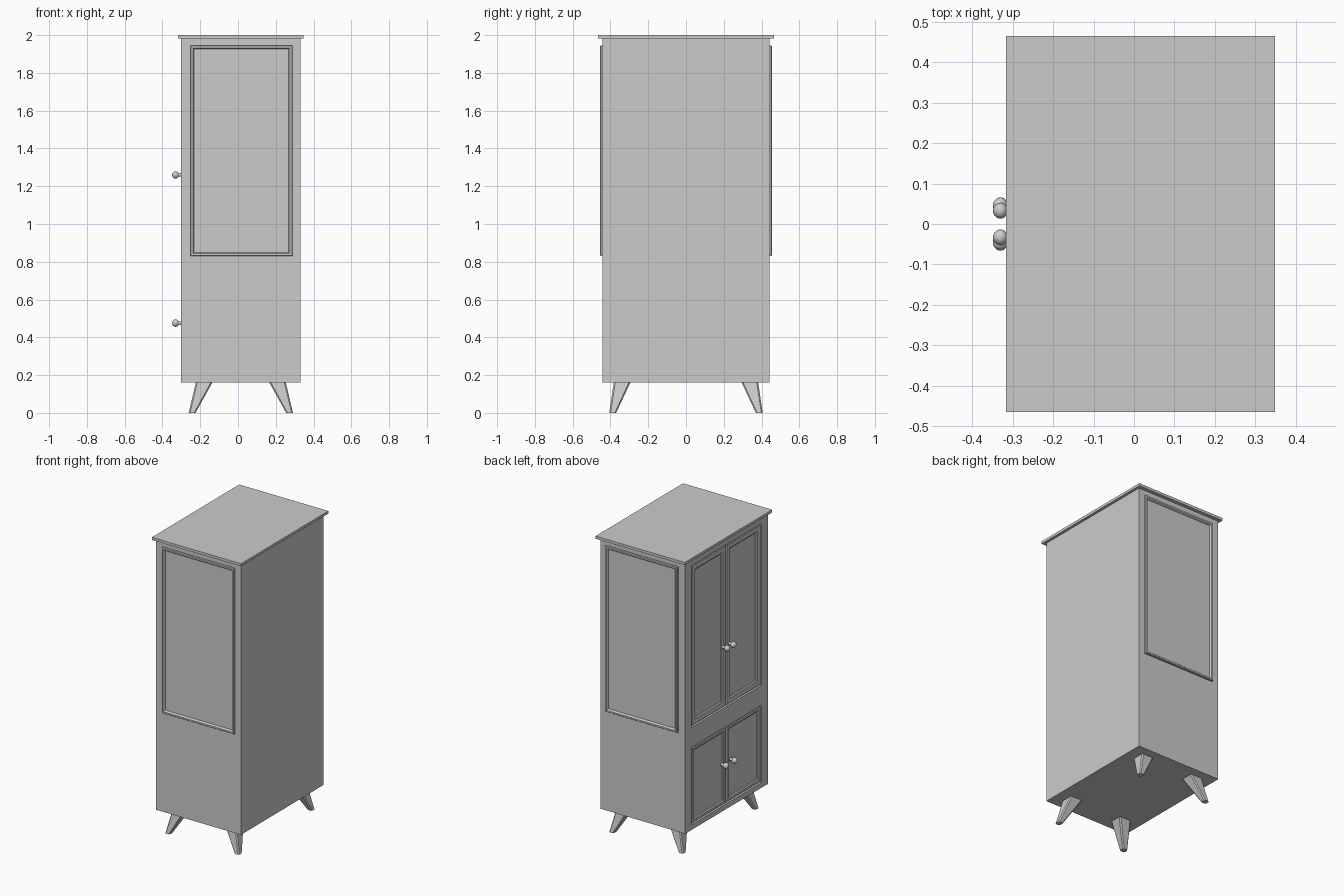
import bpy, bmesh
from mathutils import Vector

if "Cube" in bpy.data.objects:
    bpy.data.objects.remove(bpy.data.objects["Cube"])

CX = 0.015  # centre of the cabinet body in x


def add_mesh(name, bm, smooth=False):
    bmesh.ops.recalc_face_normals(bm, faces=bm.faces)
    me = bpy.data.meshes.new(name)
    bm.to_mesh(me)
    bm.free()
    ob = bpy.data.objects.new(name, me)
    bpy.context.collection.objects.link(ob)
    if smooth:
        for p in me.polygons:
            p.use_smooth = True
    return ob


def box(name, lo, hi):
    bm = bmesh.new()
    bmesh.ops.create_cube(bm, size=1)
    lo, hi = Vector(lo), Vector(hi)
    for v in bm.verts:
        v.co = Vector(((lo[i] + hi[i]) / 2 + v.co[i] * (hi[i] - lo[i])) for i in range(3))
    return add_mesh(name, bm)


def frame(name, a0, a1, z0, z1, profile, place):
    """Mitred frame: profile is (inset, height) pairs, place maps (a, z, h) to 3D."""
    bm = bmesh.new()
    loops = []
    for d, h in profile:
        pts = [(a0 + d, z0 + d), (a1 - d, z0 + d), (a1 - d, z1 - d), (a0 + d, z1 - d)]
        loops.append([bm.verts.new(place(a, z, h)) for a, z in pts])
    for r0, r1 in zip(loops, loops[1:] + loops[:1]):
        for i in range(4):
            j = (i + 1) % 4
            bm.faces.new((r0[i], r0[j], r1[j], r1[i]))
    return add_mesh(name, bm)


# Carcass with two shallow door openings on the -x face
body = box("cabinet_body", (-0.303, -0.441, 0.16), (0.33, 0.441, 1.982))
UPPER, LOWER = (0.85, 1.94), (0.195, 0.715)
for label, (z0, z1) in (("upper", UPPER), ("lower", LOWER)):
    cut = box(label + "_opening_cutter", (-0.35, -0.372, z0), (-0.28, 0.372, z1))
    cut.hide_render = True
    cut.hide_viewport = True
    mod = body.modifiers.new("opening", 'BOOLEAN')
    mod.operation = 'DIFFERENCE'
    mod.solver = 'EXACT'
    mod.object = cut

# Top board
box("top_board", (-0.317, -0.465, 1.982), (0.348, 0.465, 2.0))

# Doors: rounded frames around recessed panels, with knobs
for label, (z0, z1), w, kz, ky in (("upper", UPPER, 0.045, 1.26, 0.033),
                                   ("lower", LOWER, 0.03, 0.475, 0.046)):
    prof = [(0, 0), (0, 0.012), (0.006, 0.018), (w - 0.01, 0.018), (w - 0.003, 0.013), (w, 0)]
    for side, s in (("left", 1), ("right", -1)):
        a0, a1 = sorted((s * 0.002, s * 0.368))
        frame(f"{label}_{side}_door_frame", a0, a1, z0 + 0.004, z1 - 0.004, prof,
              lambda a, z, h: (-0.282 - h, a, z))
        box(f"{label}_{side}_door_panel", (-0.288, a0 + 0.01, z0 + 0.012),
            (-0.279, a1 - 0.01, z1 - 0.012))
        # Turned knob: stem flaring into a ball
        curve = [(0.012, 0.0), (0.009, 0.006), (0.008, 0.016), (0.013, 0.019), (0.018, 0.024),
                 (0.020, 0.032), (0.018, 0.040), (0.012, 0.047), (0.006, 0.050), (0, 0.051)]
        bm = bmesh.new()
        vs = [bm.verts.new((-0.298 - d, s * ky + r, kz)) for r, d in curve]
        es = [bm.edges.new(e) for e in zip(vs, vs[1:])]
        bmesh.ops.spin(bm, geom=vs + es, cent=(0, s * ky, kz), axis=(1, 0, 0),
                       angle=6.283185307, steps=20)
        bmesh.ops.remove_doubles(bm, verts=bm.verts, dist=1e-5)
        add_mesh(f"{label}_{side}_knob", bm, True)

# Raised moulding on both side walls
for label, s in (("front", -1), ("back", 1)):
    prof = [(0, 0), (0, 0.011), (0.003, 0.015), (0.013, 0.015), (0.018, 0.009), (0.02, 0)]
    frame(label + "_side_moulding", -0.252, 0.288, 0.83, 1.945, prof,
          lambda a, z, h: (a, s * (0.44 + h), z))

# Splayed tapered legs with eased corners
for lx, sx in (("left", -1), ("right", 1)):
    for ly, sy in (("front", -1), ("back", 1)):
        bm = bmesh.new()
        rings = []
        for cx, cy, r, z, c in ((0.258, 0.388, 0.018, 0.0, 0.007), (0.194, 0.338, 0.044, 0.162, 0.008)):
            k = r - c
            pts = [(-k, -r), (k, -r), (r, -k), (r, k), (k, r), (-k, r), (-r, k), (-r, -k)]
            rings.append([bm.verts.new((CX + sx * cx + x, sy * cy + y, z)) for x, y in pts])
        for i in range(8):
            j = (i + 1) % 8
            bm.faces.new((rings[0][i], rings[0][j], rings[1][j], rings[1][i]))
        bm.faces.new(rings[0])
        bm.faces.new(rings[1])
        add_mesh(f"{ly}_{lx}_leg", bm)
